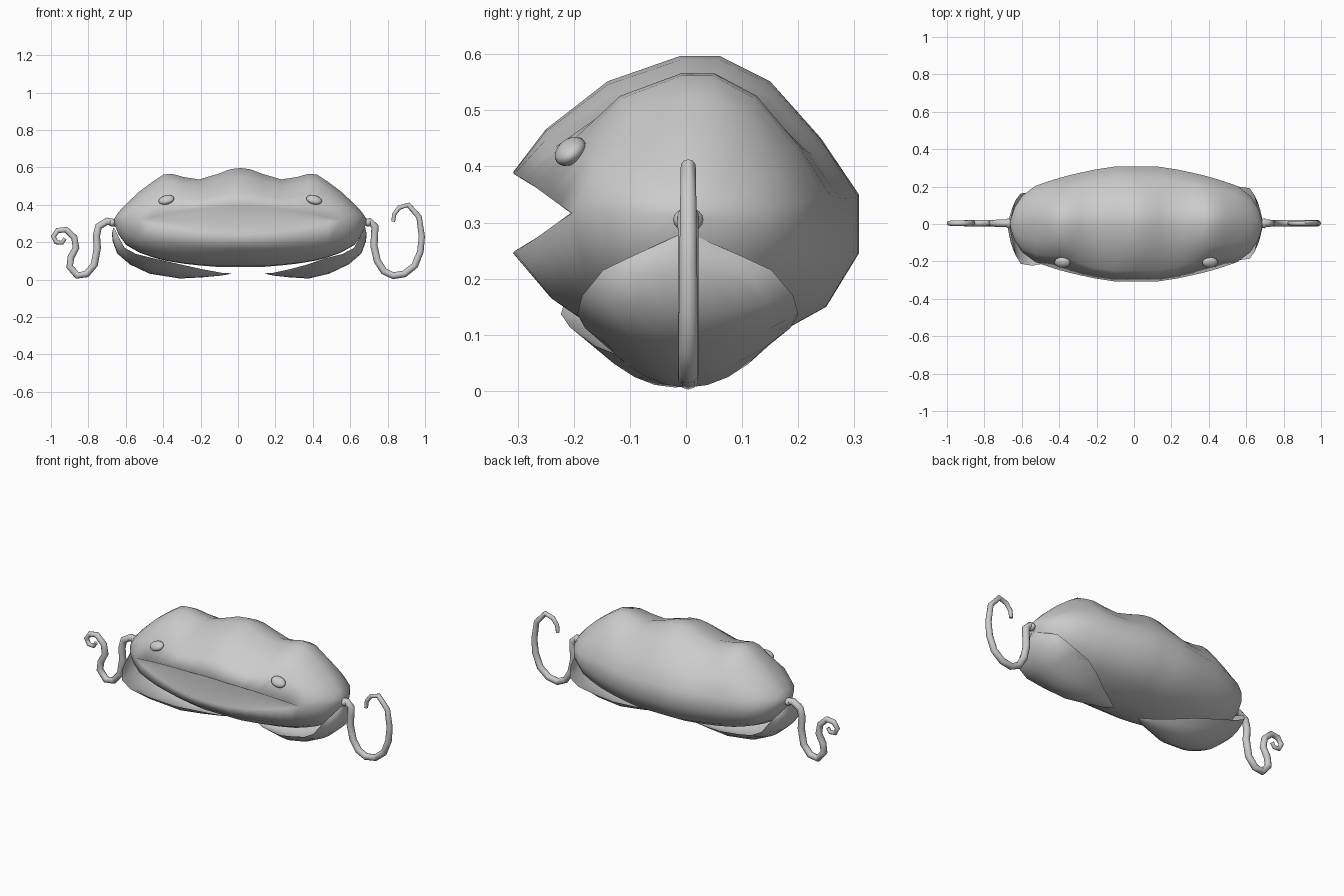
import bpy, bmesh, math
from mathutils import Vector

if "Cube" in bpy.data.objects:
    bpy.data.objects.remove(bpy.data.objects["Cube"])

CX = 0.012


def finish(name, bm, angle=50):
    bmesh.ops.remove_doubles(bm, verts=bm.verts, dist=0.0005)
    bmesh.ops.recalc_face_normals(bm, faces=bm.faces)
    me = bpy.data.meshes.new(name)
    bm.to_mesh(me)
    bm.free()
    ob = bpy.data.objects.new(name, me)
    bpy.context.collection.objects.link(ob)
    bpy.ops.object.select_all(action='DESELECT')
    ob.select_set(True)
    bpy.context.view_layer.objects.active = ob
    bpy.ops.object.shade_smooth_by_angle(angle=math.radians(angle))
    return ob


def loft(name, rings, angle=50):
    bm = bmesh.new()
    vs = [[bm.verts.new(p) for p in r] for r in rings]
    n = len(rings[0])
    for a, b in zip(vs, vs[1:]):
        for i in range(n):
            j = (i + 1) % n
            bm.faces.new((a[i], a[j], b[j], b[i]))
    bm.faces.new(vs[0])
    bm.faces.new(vs[-1])
    return finish(name, bm, angle)


# Body: mid-section profile (y, z), scaled along x, with a mouth notch
profile = [(-.308, .39), (-.25, .465), (-.14, .55), (-.01, .595), (.06, .595),
           (.15, .55), (.24, .45), (.308, .35), (.308, .245), (.25, .15),
           (.16, .10), (.03, .068), (-.08, .072), (-.16, .11), (-.24, .165),
           (-.305, .245)]
# offset from centre, depth scale, top z, bottom z
stations = [(0, 1, .597, .068), (.055, 1, .59, .068), (.12, .995, .565, .068),
            (.22, .945, .536, .076), (.30, .89, .548, .085), (.365, .84, .566, .095),
            (.41, .80, .562, .103), (.47, .74, .523, .12), (.54, .66, .47, .145),
            (.61, .49, .405, .185), (.65, .29, .362, .24), (.672, .08, .328, .295)]
MZ, MW = .317, .535


def body_ring(side, st):
    x, s, top, bot = st
    u, l = (top - MZ) / (.595 - MZ), (MZ - bot) / (MZ - .068)
    m = max(0, 1 - (x / MW) ** 2)
    pts = [(y * s, MZ + (z - MZ) * (u if z > MZ else l)) for y, z in profile]
    lip = -.308 * s
    pts[0] = (lip, MZ + .073 * m)
    pts[-1] = (lip, MZ - .072 * m)
    # the brow is flatter around the eyes
    brow = .03 * math.exp(-((x - .39) / .1) ** 2)
    pts[1] = (pts[1][0] + brow, pts[1][1])
    pts.append((max(lip, -.21 + .02 * m), MZ))
    return [(CX + side * x, y, z) for y, z in pts]


rings = [body_ring(-1, s) for s in reversed(stations[1:])]
rings += [body_ring(1, s) for s in stations]
loft("body", rings, 175)

# Eyes: tilted ellipsoids
for side in (-1, 1):
    bpy.ops.mesh.primitive_uv_sphere_add(segments=16, ring_count=10, radius=1,
                                         location=(CX + side * .395, -.206, .427))
    eye = bpy.context.object
    eye.name = "eye_left" if side < 0 else "eye_right"
    eye.scale = (.043, .031, .021)
    eye.rotation_euler = (math.radians(35), math.radians(side * 14), 0)
    bpy.ops.object.shade_smooth()


# Feet: cupped leaf shapes hugging the underside
# (distance inward, z, half width, cup depth)
def foot(name, side, x0, tip, y_shift):
    path = [(.008, .282, .004, 0), (.0, .243, .095, .03), (.004, .205, .15, .04),
            (.028, .14, .188, .05), (.095, .082, .197, .065), (.20, .032, .183, .085),
            (.31, .006, .145, .075), (.41, .012, .09, .045), (.50, .022, .04, .015),
            (.55, .033, .004, 0)]
    k = tip / .55
    P = [Vector((d * (k if d > .2 else 1), z)) for d, z, _, _ in path]
    rings = []
    n = 8
    for i, (p, (_, _, w, cup)) in enumerate(zip(P, path)):
        t = (P[min(i + 1, len(P) - 1)] - P[max(i - 1, 0)]).normalized()
        nrm = Vector((-t.y, t.x))
        f = w / .19

        def pt(v, thick):
            q = p + nrm * (cup * v * v + thick * f * (1 - v * v))
            return (side * (x0 - q.x), w * v + y_shift * f, max(q.y, .002))
        vs = [-1 + 2 * j / n for j in range(n + 1)]
        rings.append([pt(v, 0) for v in vs] + [pt(v, .022) for v in vs[-2:0:-1]])
    loft(name, rings, 60)


foot("foot_right", 1, .688, .55, .003)
foot("foot_left", -1, .674, .645, -.025)


# Arms: thin curling tentacles in the middle plane
def arm(name, pts):
    rings = []
    P = [Vector((x, .004, z)) for x, z in pts]
    for i, p in enumerate(P):
        t = (P[min(i + 1, len(P) - 1)] - P[max(i - 1, 0)]).normalized()
        side = t.cross(Vector((0, 1, 0)))
        f = i / (len(P) - 1)
        r = .020 - .003 * f if f < .6 else .0182 - .02 * (f - .6)
        rings.append([p + r * (side * math.cos(a) + Vector((0, 1, 0)) * math.sin(a))
                      for a in (k * math.pi / 5 for k in range(10))])
    loft(name, rings, 60)


arm("arm_right", [(.66, .305), (.705, .31), (.732, .285), (.73, .235), (.727, .18),
                  (.745, .10), (.78, .045), (.83, .021), (.89, .031), (.945, .075),
                  (.975, .15), (.983, .23), (.968, .335), (.91, .40), (.862, .385),
                  (.835, .35), (.83, .31)])
arm("arm_left", [(-.64, .30), (-.70, .312), (-.745, .285), (-.757, .235), (-.752, .17),
                 (-.768, .08), (-.81, .03), (-.86, .022), (-.90, .07), (-.893, .12),
                 (-.866, .17), (-.875, .225), (-.92, .268), (-.965, .262), (-.987, .23),
                 (-.972, .20), (-.94, .197), (-.925, .22)])

# Shoulder knobs
for side in (-1, 1):
    bpy.ops.mesh.primitive_uv_sphere_add(segments=12, ring_count=8, radius=.027,
                                         location=(CX + side * .684, .004, .305))
    bpy.context.object.name = "shoulder_left" if side < 0 else "shoulder_right"
    bpy.context.object.scale = (.7, 1, .8)
    bpy.ops.object.shade_smooth()
